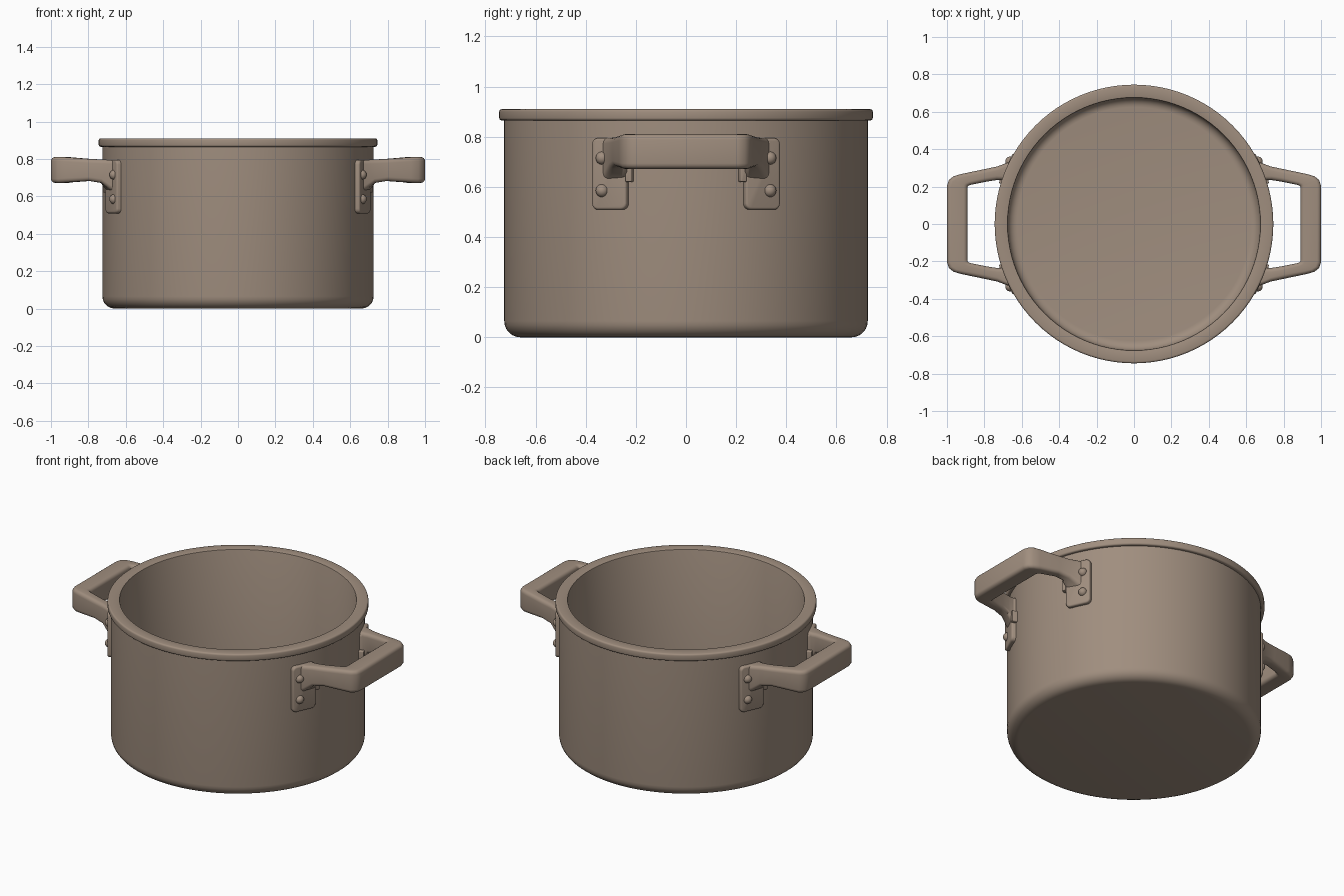
import bpy, bmesh, math
from mathutils import Matrix, Vector

cube = bpy.data.objects.get("Cube")
if cube:
    bpy.data.objects.remove(cube, do_unlink=True)

mat = bpy.data.materials.new("warm_taupe")
mat.use_nodes = True
COLOUR = (0.35, 0.27, 0.21, 1)
mat.diffuse_color = COLOUR
mat.node_tree.nodes["Principled BSDF"].inputs["Base Color"].default_value = COLOUR


def finish(bm, name, angle=35):
    bmesh.ops.recalc_face_normals(bm, faces=bm.faces)
    me = bpy.data.meshes.new(name)
    bm.to_mesh(me)
    bm.free()
    me.materials.append(mat)
    ob = bpy.data.objects.new(name, me)
    bpy.context.collection.objects.link(ob)
    bpy.ops.object.select_all(action="DESELECT")
    ob.select_set(True)
    bpy.context.view_layer.objects.active = ob
    bpy.ops.object.shade_smooth_by_angle(angle=math.radians(angle))
    return ob


def lathe(name, profile, steps=96):
    bm = bmesh.new()
    verts = [bm.verts.new((r, 0, z)) for r, z in profile]
    edges = [bm.edges.new(p) for p in zip(verts, verts[1:])]
    bmesh.ops.spin(bm, geom=verts + edges, cent=(0, 0, 0), axis=(0, 0, 1),
                   angle=math.tau, steps=steps, use_duplicate=False)
    bmesh.ops.remove_doubles(bm, verts=bm.verts, dist=0.0001)
    return finish(bm, name)


def arc(cx, cz, r, start, end, n=6):
    angles = [math.radians(start + (end - start) * i / n) for i in range(n + 1)]
    return [(cx + r * math.cos(a), cz + r * math.sin(a)) for a in angles]


# Pot shell: rounded base, overhanging rim, hollow inside
lathe("pot_body", [(0, 0)] + arc(0.66, 0.065, 0.065, -90, 0)
      + [(0.725, 0.865)] + arc(0.735, 0.875, 0.01, -90, 0, 3)
      + arc(0.735, 0.9, 0.01, 0, 90, 3) + arc(0.68, 0.905, 0.005, 90, 180, 2)
      + arc(0.625, 0.1, 0.05, 0, -90) + [(0, 0.05)])


def section(outer, inner, low, high, r=0.022):
    """Rounded upright rectangle between an inner and an outer plan point."""
    outer, inner = Vector((*outer, 0)), Vector((*inner, 0))
    width = (outer - inner).length
    axis = (outer - inner) / width
    ring = []
    for k, (u, z) in enumerate([(width - r, high - r), (r, high - r),
                                (r, low + r), (width - r, low + r)]):
        for du, dz in arc(u, z, r, 90 * k, 90 * k + 90, 4):
            ring.append(inner + axis * du + Vector((0, 0, dz)))
    return ring


# Handle stations from the pot wall to the bar: outer point, inner point, z range
STATIONS = [
    ((0.63, 0.345), (0.67, 0.235), 0.61, 0.795),
    ((0.685, 0.325), (0.715, 0.235), 0.64, 0.795),
    ((0.73, 0.308), (0.735, 0.235), 0.672, 0.797),
    ((0.80, 0.293), (0.785, 0.227), 0.682, 0.80),
    ((0.925, 0.267), (0.87, 0.21), 0.675, 0.808),
    ((0.965, 0.255), (0.885, 0.205), 0.672, 0.81),
    ((0.99, 0.235), (0.89, 0.20), 0.672, 0.81),
    ((1.0, 0.205), (0.89, 0.19), 0.672, 0.81),
]


def handle(name, side):
    def flip(p, sy):
        return (p[0] * side, p[1] * sy)
    path = [(s, 1) for s in STATIONS] + [(s, -1) for s in reversed(STATIONS)]
    bm = bmesh.new()
    rings = []
    for (outer, inner, low, high), sy in path:
        pts = section(flip(outer, sy), flip(inner, sy), low, high)
        rings.append([bm.verts.new(p) for p in pts])
    for a, b in zip(rings, rings[1:]):
        n = len(a)
        for i in range(n):
            j = (i + 1) % n
            bm.faces.new((a[i], a[j], b[j], b[i]))
    bm.faces.new(rings[0])
    bm.faces.new(rings[-1])
    finish(bm, name, 40)


def box(name, centre, size, turn, corner, edge):
    bm = bmesh.new()
    bmesh.ops.create_cube(bm, size=1, matrix=Matrix.Diagonal((*size, 1)))
    # Round the plate outline first, then soften its front edge
    across = [e for e in bm.edges
              if abs(e.verts[0].co.x - e.verts[1].co.x) > size[0] / 2]
    bmesh.ops.bevel(bm, geom=across, offset=corner, segments=4,
                    profile=0.5, affect="EDGES")
    front = [e for e in bm.edges if all(v.co.x > size[0] * 0.49 for v in e.verts)]
    bmesh.ops.bevel(bm, geom=front, offset=edge, segments=3,
                    profile=0.5, affect="EDGES")
    bm.transform(Matrix.Translation(centre) @ Matrix.Rotation(turn, 4, "Z"))
    finish(bm, name)


def polar(r, angle, z):
    return Vector((r * math.cos(angle), r * math.sin(angle), z))


def rivet(name, angle, z):
    bm = bmesh.new()
    bmesh.ops.create_uvsphere(bm, u_segments=20, v_segments=12, radius=0.026)
    bm.transform(Matrix.Translation(polar(0.742, angle, z))
                 @ Matrix.Rotation(angle, 4, "Z"))
    finish(bm, name)


for side, label in ((1, "left"), (-1, "right")):
    handle(label + "_handle", side)
    for sy, end in ((1, "back"), (-1, "front")):
        tag = label + "_" + end

        def around(degrees):
            a = math.radians(degrees) * sy
            return a if side > 0 else math.pi - a

        # Mounting plate, its small inner tab and two rivets
        box(tag + "_plate", polar(0.73, around(24.4), 0.652),
            (0.034, 0.152, 0.286), around(24.4), 0.025, 0.01)
        box(tag + "_tab", polar(0.735, around(17.8), 0.655),
            (0.04, 0.026, 0.07), around(17.8), 0.006, 0.004)
        for z, place in ((0.715, "upper"), (0.585, "lower")):
            rivet(tag + "_" + place + "_rivet", around(26.8), z)
